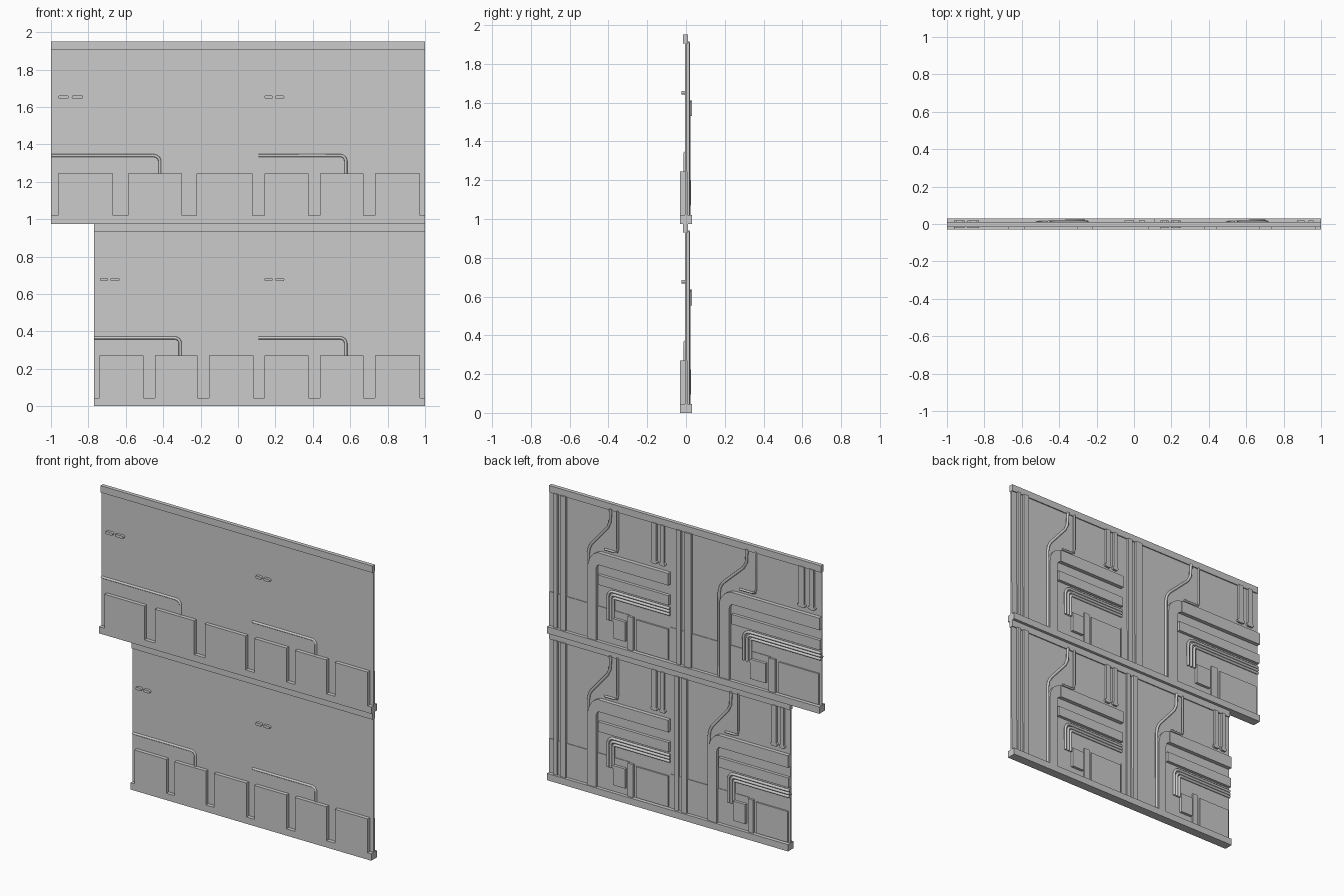
import bpy, bmesh
from math import sin, cos, pi

if "Cube" in bpy.data.objects:
    bpy.data.objects.remove(bpy.data.objects["Cube"])


def prism(name, pts, y0, y1):
    """Extrude an outline in the x-z plane along y."""
    me = bpy.data.meshes.new(name)
    bm = bmesh.new()
    face = bm.faces.new([bm.verts.new((x, y0, z)) for x, z in pts])
    ext = bmesh.ops.extrude_face_region(bm, geom=[face])
    moved = [g for g in ext["geom"] if isinstance(g, bmesh.types.BMVert)]
    bmesh.ops.translate(bm, verts=moved, vec=(0, y1 - y0, 0))
    bmesh.ops.recalc_face_normals(bm, faces=bm.faces)
    bm.to_mesh(me)
    bm.free()
    ob = bpy.data.objects.new(name, me)
    bpy.context.collection.objects.link(ob)
    return ob


def box(name, x0, x1, y0, y1, z0, z1):
    return prism(name, [(x0, z0), (x1, z0), (x1, z1), (x0, z1)], y0, y1)


def tube(name, pts, r):
    """Round pipe along a path of points, turned into a mesh."""
    cu = bpy.data.curves.new(name, 'CURVE')
    cu.dimensions = '3D'
    cu.bevel_depth = r
    cu.bevel_resolution = 2
    cu.use_fill_caps = True
    sp = cu.splines.new('POLY')
    sp.points.add(len(pts) - 1)
    for p, q in zip(sp.points, pts):
        p.co = (*q, 1)
    ob = bpy.data.objects.new(name, cu)
    bpy.context.collection.objects.link(ob)
    bpy.ops.object.select_all(action='DESELECT')
    ob.select_set(True)
    bpy.context.view_layer.objects.active = ob
    bpy.ops.object.convert(target='MESH')
    bpy.ops.object.shade_smooth_by_angle(angle=0.9)


def arc(cx, cz, rx, rz, a0, a1, n=6):
    return [(cx + rx * cos(a0 + (a1 - a0) * i / n),
             cz + rz * sin(a0 + (a1 - a0) * i / n)) for i in range(n + 1)]


def module(xr, w, b):
    """One wall bay: v runs from its right edge (0) to its left edge (1)."""
    X = lambda v: xr - v * w

    def vbox(name, v0, v1, y0, y1, z0, z1):
        box(name, X(v1), X(v0), y0, y1, b + z0, b + z1)

    def vtube(name, pts, y, r):
        tube(name, [(X(v), y, b + z) for v, z in pts], r)

    # wall and end rails
    vbox("wall", 0, 1, -0.005, 0.004, 0.02, 0.95)
    vbox("bottom_rail", 0, 1, -0.03, 0.03, 0, 0.045)
    vbox("top_rail", 0, 1, -0.015, 0.011, 0.93, 0.975)
    # front base panels
    for u0, u1 in ((0.035, 0.30), (0.37, 0.63), (0.70, 0.97)):
        vbox("front_panel", 1 - u1, 1 - u0, -0.03, 0, 0.04, 0.27)
    # front pipe with elbow
    vtube("front_pipe", [(1, 0.365), (0.51, 0.365)]
          + arc(0.51, 0.335, 0.034, 0.03, pi / 2, pi)
          + [(0.476, 0.26)], -0.005, 0.008)
    # back dado and upright strips
    vbox("back_dado", 0.0, 0.66, 0.003, 0.008, 0.04, 0.27)
    vbox("upright_strip", 0.045, 0.075, 0.003, 0.018, 0.04, 0.935)
    vbox("upright_strip", 0.10, 0.145, 0.003, 0.02, 0.04, 0.935)
    # curved flat duct with its horizontal bars
    duct = ([(0.335, 0.04)]
            + arc(0.44, 0.53, 0.105, 0.105, pi, pi / 2, 8)
            + [(1, 0.635), (1, 0.555)]
            + arc(0.435, 0.52, 0.035, 0.035, pi / 2, pi, 4) + [(0.40, 0.04)])
    prism("curved_duct", [(X(v), b + z) for v, z in duct], 0.003, 0.024)
    vbox("upper_bar", 0.43, 1, 0.003, 0.03, 0.555, 0.635)
    vbox("lower_bar", 0.415, 1, 0.003, 0.024, 0.42, 0.485)
    # swept pipe and short hooked pipe
    vtube("swept_pipe", [(0.325, 0.04), (0.325, 0.60), (0.333, 0.64),
                         (0.35, 0.67), (0.485, 0.81), (0.505, 0.85),
                         (0.51, 0.94)], 0.01, 0.009)
    vtube("hooked_pipe", [(0.46, 0.66), (0.54, 0.66), (0.562, 0.665),
                          (0.568, 0.69), (0.568, 0.94)], 0.009, 0.007)
    # paired conduits that come through to the front
    for v0, v1 in ((0.845, 0.90), (0.915, 0.965)):
        vbox("conduit", v0 + 0.01, v1 - 0.01, 0.003, 0.018, 0.665, 0.935)
        r = 0.009
        c0, c1 = X(v1) + r, X(v0) - r
        zc = b + 0.677
        prism("conduit_end", arc(c0, zc, r, r, pi / 2, 3 * pi / 2)
              + arc(c1, zc, r, r, -pi / 2, pi / 2), -0.022, 0.018)
    # bundle of three nested pipes
    for i in range(3):
        v, z, r = 0.487 + 0.023 * i, 0.395 - 0.02 * i, 0.045 - 0.014 * i
        vtube("bundle_pipe", [(1, z)] + arc(v + r, z - r, r, r, pi / 2, pi)
              + [(v, 0.20)], 0.011, 0.009)
    # junction box, upright post and back panel
    vbox("junction_box", 0.54, 0.64, 0.003, 0.026, 0.095, 0.225)
    vbox("upright_post", 0.655, 0.70, 0.003, 0.018, 0.04, 0.265)
    vbox("back_panel", 0.72, 0.985, 0.003, 0.014, 0.05, 0.255)


# two storeys of two bays each, the upper one overhanging on the left
for base, left in ((0, -0.77), (0.975, -1.0)):
    module(1.0, 0.89, base)
    module(0.11, 0.11 - left, base)
